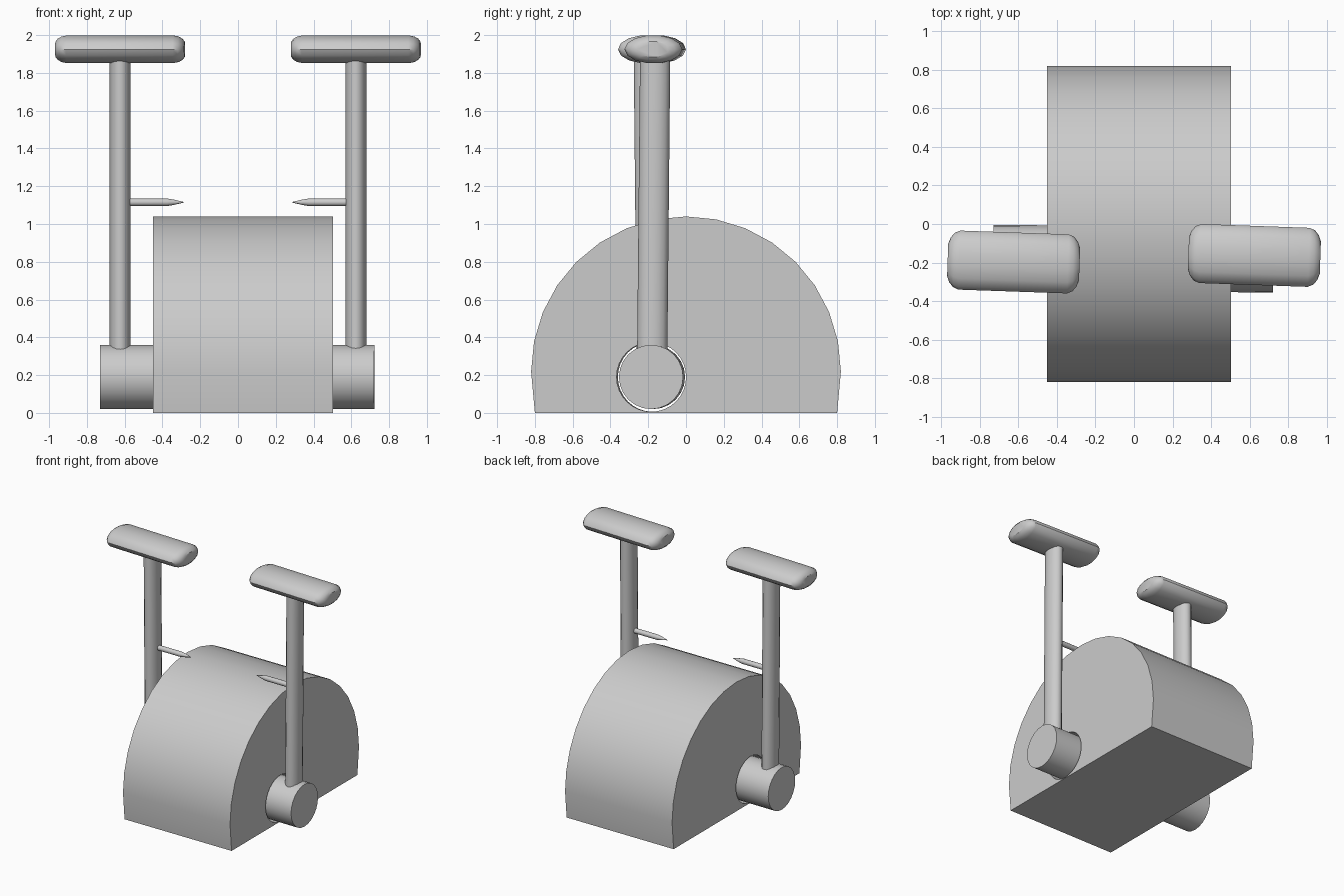
import bpy, bmesh, math
from mathutils import Matrix

if "Cube" in bpy.data.objects:
    bpy.data.objects.remove(bpy.data.objects["Cube"])


def finish(name, bm, smooth=True):
    bmesh.ops.recalc_face_normals(bm, faces=bm.faces)
    me = bpy.data.meshes.new(name)
    bm.to_mesh(me)
    bm.free()
    ob = bpy.data.objects.new(name, me)
    bpy.context.collection.objects.link(ob)
    if smooth:
        bpy.ops.object.select_all(action='DESELECT')
        ob.select_set(True)
        bpy.context.view_layer.objects.active = ob
        bpy.ops.object.shade_smooth_by_angle(angle=math.radians(35))
    return ob


def loft(name, rings, sides, matrix=Matrix(), smooth=True):
    """Elliptical rings (position along local x, y radius, z radius), capped."""
    bm = bmesh.new()
    loops = []
    for x, ry, rz in rings:
        loops.append([bm.verts.new((x, ry * math.cos(a), rz * math.sin(a)))
                      for a in (2 * math.pi * i / sides for i in range(sides))])
    for a, b in zip(loops, loops[1:]):
        for i in range(sides):
            j = (i + 1) % sides
            bm.faces.new((a[i], a[j], b[j], b[i]))
    bm.faces.new(loops[0])
    bm.faces.new(loops[-1])
    bm.transform(matrix)
    return finish(name, bm, smooth)


# Half-round body: 32-gon arc on a short straight base
profile = [(0.80, 0)]
for i in range(17):
    a = math.pi * i / 16
    profile.append((0.82 * math.cos(a), 0.22 + 0.82 * math.sin(a)))
profile.append((-0.80, 0))
bm = bmesh.new()
face = bm.faces.new([bm.verts.new((-0.45, y, z)) for y, z in profile])
ext = bmesh.ops.extrude_face_region(bm, geom=[face])
bmesh.ops.translate(bm, vec=(0.953, 0, 0),
                    verts=[g for g in ext["geom"] if isinstance(g, bmesh.types.BMVert)])
body = finish("body", bm, smooth=False)

# Axle with a slightly larger bore cut through the body
tilt = Matrix.Rotation(math.radians(-0.4), 4, 'Z')
seat = Matrix.Translation((0, -0.18, 0.19)) @ tilt
bore = loft("bore_cutter", [(-0.8, 0.184, 0.184), (0.8, 0.184, 0.184)], 32, seat, False)
mod = body.modifiers.new("bore", 'BOOLEAN')
mod.operation = 'DIFFERENCE'
mod.solver = 'EXACT'
mod.object = bore
bpy.ops.object.select_all(action='DESELECT')
body.select_set(True)
bpy.context.view_layer.objects.active = body
bpy.ops.object.modifier_apply(modifier=mod.name)
bpy.data.objects.remove(bore)
bpy.ops.object.shade_smooth_by_angle(angle=math.radians(35))
loft("axle", [(-0.73, 0.17, 0.17), (0.722, 0.17, 0.17)], 24, seat)

# Crank posts, spikes and handles on both sides
for side, word, top_y in ((-1, "left", -0.197), (1, "right", -0.163)):
    lean = Matrix.Shear('XY', 4, (0, 0))
    lean[1][2] = (top_y + 0.18) / 1.73
    base = Matrix.Translation((side * 0.624, -0.18, 0.19)) @ lean
    up = Matrix.Rotation(math.radians(-90), 4, 'Y')
    loft(word + "_post", [(0.13, 0.08, 0.055), (1.70, 0.08, 0.055)], 16, base @ up)

    spike_y = -0.18 + (top_y + 0.18) * 0.53
    loft(word + "_spike",
         [(side * x, r, r) for x, r in ((0.60, 0.02), (0.375, 0.02), (0.335, 0.013), (0.285, 0.001))],
         12, Matrix.Translation((0, spike_y, 1.115)))

    rings = []
    for inset, s in ((0, 0.55), (0.012, 0.76), (0.032, 0.92), (0.06, 1.0)):
        rings.append((0.342 - inset, 0.153 * s, 0.075 * s))
    rings = [(-x, a, b) for x, a, b in rings] + rings[::-1]
    loft(word + "_handle", rings, 14,
         Matrix.Translation((side * 0.624, top_y, 1.925)) @ Matrix.Rotation(math.radians(-2), 4, 'Z'))
